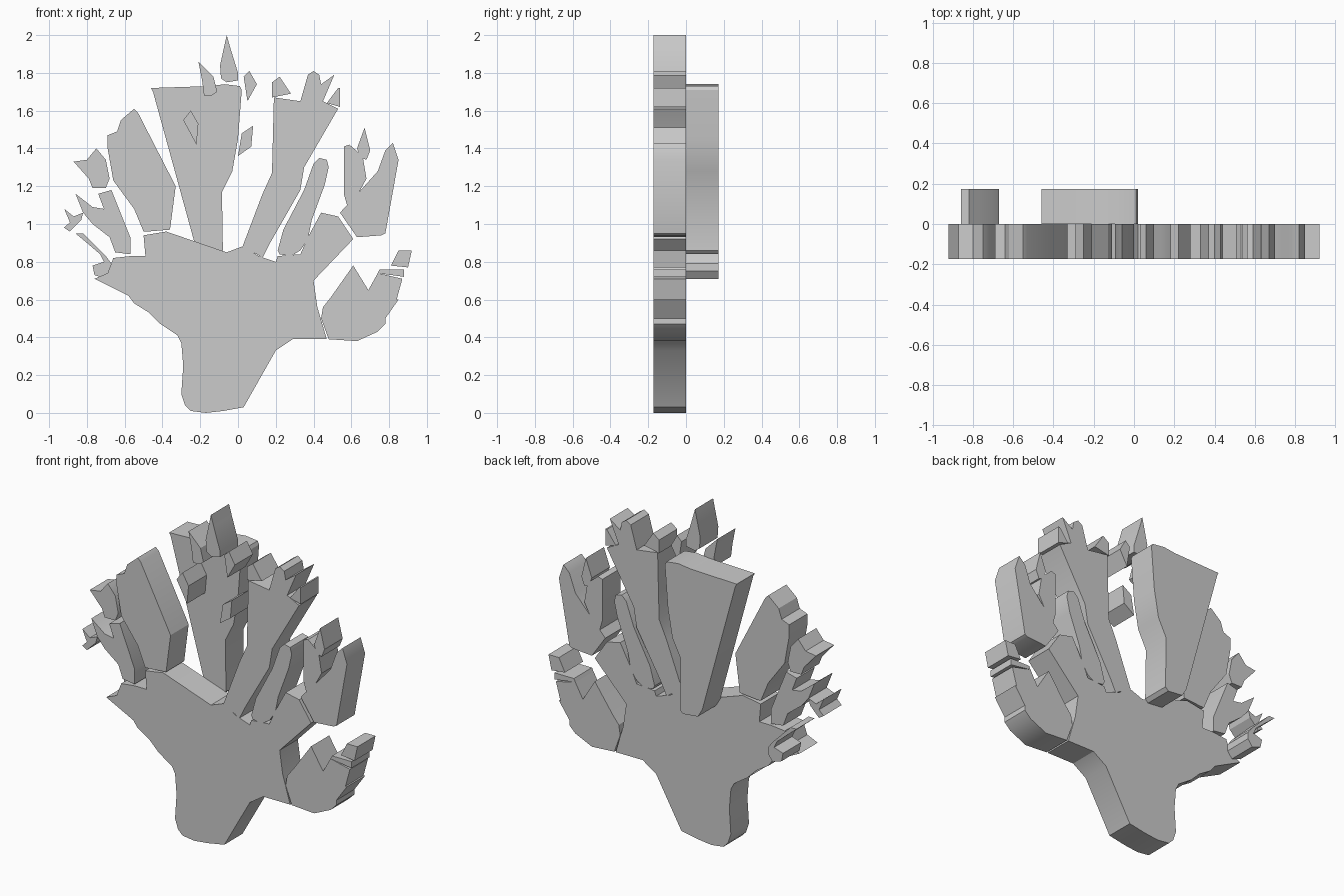
import bpy, bmesh

T = 0.173  # thickness of one layer


def slab(name, back, *pts):
    """Extrude an x-z outline (in hundredths) into the front or back layer."""
    y0, y1 = (0.0, T) if back else (-T, 0.0)
    bm = bmesh.new()
    face = bm.faces.new([bm.verts.new((x / 100, y0, z / 100)) for x, z in pts])
    ext = bmesh.ops.extrude_face_region(bm, geom=[face], use_keep_orig=True)
    moved = [g for g in ext["geom"] if isinstance(g, bmesh.types.BMVert)]
    bmesh.ops.translate(bm, verts=moved, vec=(0, y1 - y0, 0))
    bmesh.ops.recalc_face_normals(bm, faces=bm.faces)
    me = bpy.data.meshes.new(name)
    bm.to_mesh(me)
    bm.free()
    ob = bpy.data.objects.new(name, me)
    bpy.context.collection.objects.link(ob)
    bpy.context.view_layer.objects.active = ob
    bpy.ops.object.select_all(action='DESELECT')
    ob.select_set(True)
    bpy.ops.object.shade_smooth_by_angle(angle=0.5)


# Trunk with the broad base
slab("trunk", False,
     (-76, 71), (-69, 74), (-66, 82), (-57, 83), (-49, 83), (-50, 94), (-38, 96),
     (-6, 85), (2, 88), (6, 86), (11, 83), (20, 80), (21, 83), (33, 84), (37, 93),
     (44, 106), (53, 104), (61, 92), (40, 70), (42, 56), (47, 39), (29, 39), (20, 33),
     (3, 3), (-8, 1), (-17, 0), (-25, 1), (-28, 4), (-30, 10), (-29, 25), (-30, 37),
     (-32, 41), (-41, 47), (-47, 53), (-55, 58), (-58, 62))

# Back layer: central branch and curled twig
slab("central_branch", True,
     (-46, 172), (-45, 170), (-23, 90), (-20, 85), (-10, 84), (-8, 86), (-8.5, 117),
     (-3, 128), (0, 145), (2, 171), (1, 173), (-7, 174), (-15, 173))
slab("curled_twig", True,
     (-86, 95), (-82, 95), (-77, 90), (-70, 83), (-67, 79), (-67, 75), (-70, 71),
     (-76, 73), (-77, 78), (-71, 80), (-73, 84), (-80, 90))

# Front layer: large branches
slab("left_branch", False,
     (-50, 96), (-55, 108), (-66, 123), (-69, 140), (-69, 147), (-64, 149), (-62, 155),
     (-55, 161), (-53, 159), (-33, 120), (-36, 97), (-48, 96))
slab("right_branch", False,
     (2, 87), (13, 116), (18, 127), (19, 167), (33, 165), (37, 179), (40, 181),
     (43, 179), (44, 174), (51, 179), (45, 165), (53, 161), (35, 130), (33, 118),
     (17, 90), (13, 82), (10, 84))
slab("right_finger_branch", False,
     (21, 86), (24, 97), (35, 118), (40, 132), (43, 135), (47, 134), (48, 130),
     (46, 121), (39, 102), (37, 92), (33, 86), (28, 83), (22, 84))
slab("outer_right_branch", False,
     (82, 143), (85, 134), (78, 95), (76, 94), (63, 93), (54, 106), (66, 119),
     (74, 128), (78, 139))
slab("outer_right_twig", False,
     (56, 141), (59, 142), (66, 136), (68, 124), (62, 113), (58, 109), (56, 116))
slab("low_right_branch", False,
     (45, 56), (49, 61), (61, 78), (69, 65), (74, 74), (87, 71), (84, 60), (85, 60),
     (78, 50), (78, 47), (74, 43), (63, 38), (48, 39), (44, 50))

# Tips of the low right branch
slab("low_right_strip", False, (75, 76), (88, 76), (88, 72), (74, 74))
slab("low_right_tip", False, (81, 78), (85, 86), (92, 86), (90, 77))

# Twigs on the far left
slab("far_left_branch", False,
     (-86, 116), (-77, 109), (-71, 108), (-74, 116), (-67, 118), (-57, 93),
     (-57, 84), (-65, 85), (-68, 93), (-77, 100), (-82, 106))
slab("far_left_twig", False,
     (-92, 108), (-87, 104), (-82, 106), (-83, 102), (-89, 96), (-92, 98), (-89, 101))
slab("far_left_tip", False,
     (-87, 133), (-80, 134), (-75, 140), (-70, 134), (-68, 124), (-70, 119),
     (-77, 119), (-79, 124))

# Loose tips in the front layer
TIPS = [
    ((-9, 177), (-9.5, 184), (-6, 200), (-4, 193), (0, 180), (0, 176), (-6, 175)),
    ((-21, 186), (-13, 178), (-11, 170), (-14, 168), (-18, 168), (-19, 176)),
    ((3, 178), (6, 181), (10, 174), (5, 165)),
    ((18, 175), (22, 178), (28, 169), (18, 167)),
    ((2, 148), (8, 152), (7, 141), (0, 136)),
]
for i, pts in enumerate(TIPS):
    slab(f"tip_{i + 1}", False, *pts)
slab("inner_tip", False, (-29, 155), (-25, 160), (-21, 153), (-22, 142))
slab("right_tip", False, (47, 164), (53, 172), (54, 172), (54, 162))
slab("outer_right_tip", False, (63, 140), (67, 151), (70, 139), (68, 134), (65, 135))
